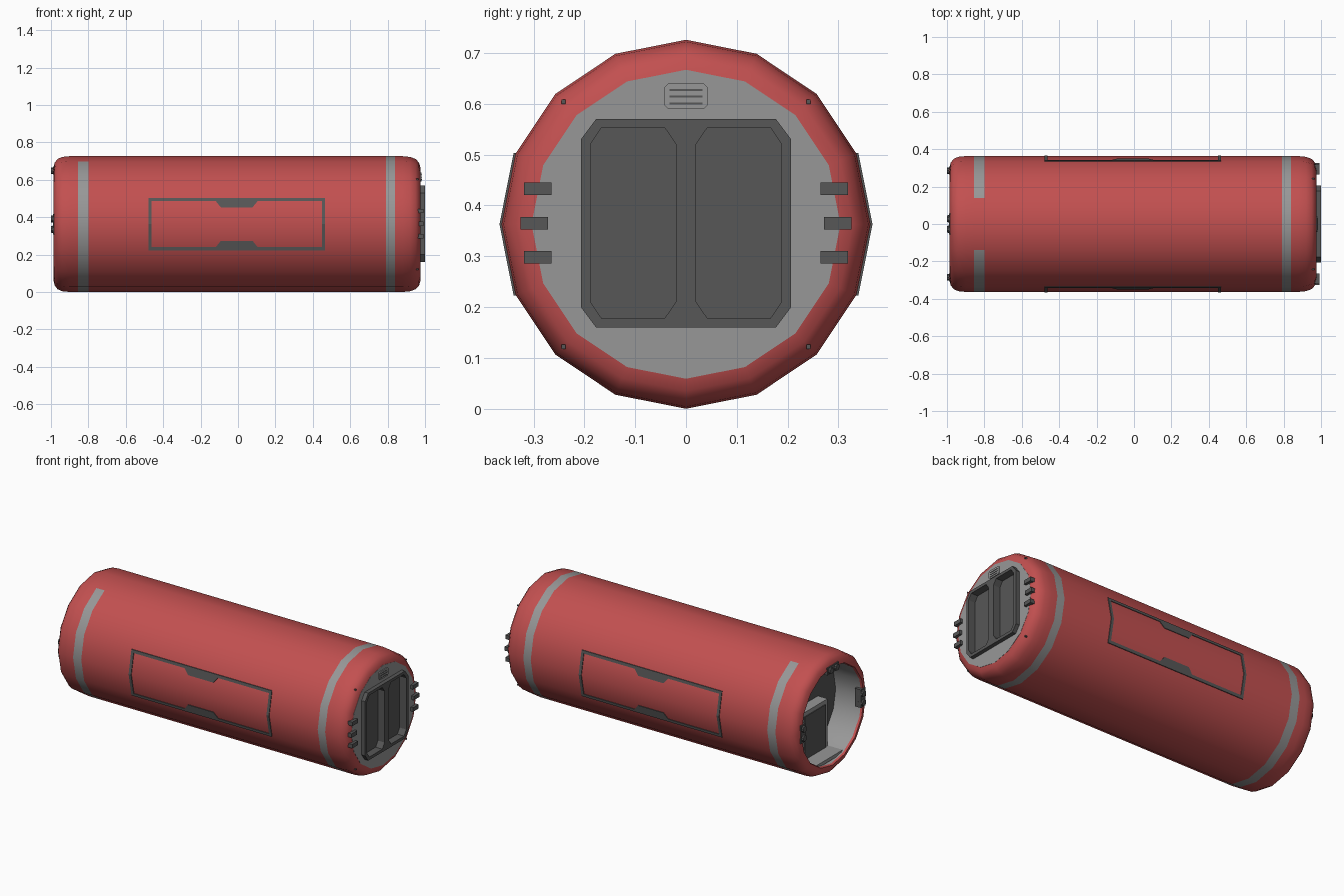
import bpy, bmesh, math
from mathutils import Matrix, Vector

if "Cube" in bpy.data.objects:
    bpy.data.objects.remove(bpy.data.objects["Cube"])


def material(name, rgb):
    m = bpy.data.materials.new(name)
    m.use_nodes = True
    m.diffuse_color = (*rgb, 1)
    m.node_tree.nodes["Principled BSDF"].inputs["Base Color"].default_value = (*rgb, 1)
    return m


RED = material("red paint", (0.54, 0.08, 0.08))
GREY = material("light grey", (0.31, 0.31, 0.31))
DARK = material("dark grey", (0.095, 0.095, 0.095))

R = 0.363      # hull radius, also the height of its axis
SIDES = 16


def finish(name, bm, *mats):
    bmesh.ops.recalc_face_normals(bm, faces=bm.faces)
    me = bpy.data.meshes.new(name)
    bm.to_mesh(me)
    bm.free()
    ob = bpy.data.objects.new(name, me)
    bpy.context.collection.objects.link(ob)
    for m in mats:
        me.materials.append(m)
    return ob


def box(name, lo, hi, mat, turn=0):
    """Box between two corners, optionally turned about the hull axis."""
    lo, hi = Vector(lo), Vector(hi)
    bm = bmesh.new()
    bmesh.ops.create_cube(bm, size=1)
    bm.transform(Matrix.Translation((lo + hi) / 2) @ Matrix.Diagonal((*(hi - lo), 1)))
    if turn:
        axis = Matrix.Translation((0, 0, R))
        bm.transform(axis @ Matrix.Rotation(turn, 4, "X") @ axis.inverted())
    return finish(name, bm, mat)


def prism(name, pts, x0, x1, mat):
    """Outline of (y, z) points extruded along x."""
    bm = bmesh.new()
    f = bm.faces.new([bm.verts.new((x0, y, z)) for y, z in pts])
    ext = bmesh.ops.extrude_face_region(bm, geom=[f])
    moved = [v for v in ext["geom"] if isinstance(v, bmesh.types.BMVert)]
    bmesh.ops.translate(bm, verts=moved, vec=(x1 - x0, 0, 0))
    return finish(name, bm, mat)


def chamfered(y0, y1, z0, z1, cy, cz):
    return [(y0 + cy, z0), (y1 - cy, z0), (y1, z0 + cz), (y1, z1 - cz),
            (y1 - cy, z1), (y0 + cy, z1), (y0, z1 - cz), (y0, z0 + cz)]


def circle(r):
    return [(r * math.sin(i * math.tau / SIDES), R + r * math.cos(i * math.tau / SIDES))
            for i in range(SIDES)]


def cut(ob, cutter):
    mod = ob.modifiers.new("cut", "BOOLEAN")
    mod.operation, mod.solver, mod.object = "DIFFERENCE", "EXACT", cutter
    cutter.hide_render = True
    cutter.hide_set(True)


# Hull: revolved profile, with painted bands and an open bay at the -x end
profile = [(0.94, 0.30), (0.975, 0.304), (0.968, 0.328), (0.95, 0.348), (0.92, 0.359),
           (0.88, R), (0.84, R), (0.79, R), (-0.80, R), (-0.855, R), (-0.90, R),
           (-0.94, 0.359), (-0.965, 0.348), (-0.98, 0.328), (-0.987, 0.30),
           (-0.975, 0.295), (-0.80, 0.295)]
front_band, rear_band, bay_wall = 6, 8, 15
bm = bmesh.new()
rings = [[bm.verts.new((x, y, z)) for y, z in circle(r)] for x, r in profile]
for k in range(len(rings) - 1):
    a, b = rings[k], rings[k + 1]
    for i in range(SIDES):
        j = (i + 1) % SIDES
        f = bm.faces.new((a[i], a[j], b[j], b[i]))
        top = i in (0, SIDES - 1)
        if k in (front_band, bay_wall) or (k == rear_band and not top):
            f.material_index = 1
bm.faces.new(rings[0])
bm.faces.new(rings[-1]).material_index = 2
hull = finish("hull", bm, RED, GREY, DARK)
bpy.context.view_layer.objects.active = hull
hull.select_set(True)
bpy.ops.object.shade_smooth_by_angle(angle=math.radians(40))

# End cap with the double door set into it
door_shape = chamfered(-0.207, 0.207, 0.16, 0.57, 0.03, 0.04)
cap = prism("end_cap", circle(0.304), 0.945, 0.976, GREY)
cut(cap, prism("door_opening_cutter", door_shape, 0.93, 1.05, GREY))
door = prism("double_door", door_shape, 0.942, 1.0, DARK)
for name, y0, y1 in (("left", 0.02, 0.188), ("right", -0.188, -0.02)):
    shape = chamfered(y0, y1, 0.178, 0.553, 0.022, 0.032)
    cut(door, prism(name + "_door_recess_cutter", shape, 0.955, 1.05, DARK))

# Vent above the door
prism("vent_plate", chamfered(-0.043, 0.043, 0.59, 0.64, 0.008, 0.008), 0.97, 0.981, GREY)
for z in (0.601, 0.614, 0.627):
    box("vent_slot", (0.975, -0.032, z - 0.002), (0.983, 0.032, z + 0.002), DARK)

# Fins and small bolts around the end cap
for s in (-1, 1):
    for z, y in ((0.298, 0.292), (0.365, 0.299), (0.433, 0.292)):
        box("cap_fin", (0.955, s * y - 0.027, z - 0.012), (0.992, s * y + 0.027, z + 0.012), DARK)
    for z in (-0.241, 0.241):
        y = s * 0.241
        box("cap_bolt", (0.94, y - 0.004, R + z - 0.004), (0.964, y + 0.004, R + z + 0.004), DARK)


# Side hatches: thin plates following the two flat sides of the hull
def side_plate(name, pts, side, upper):
    bm = bmesh.new()
    loops = []
    for off in (0.004, -0.003):
        loop = []
        for x, h in pts:
            y = side * (R - h * math.tan(math.pi / SIDES) + off)
            loop.append(bm.verts.new((x, y, R + upper * h)))
        loops.append(loop)
        bm.faces.new(loop)
    a, b = loops
    for i in range(len(a)):
        j = (i + 1) % len(a)
        bm.faces.new((a[i], a[j], b[j], b[i]))
    finish(name, bm, DARK)


MID, HALF, TOP, W = -0.007, 0.472, 0.14, 0.017
for side in (-1, 1):
    for upper in (-1, 1):
        side_plate("hatch_rail", [(MID - HALF, TOP - W), (MID + HALF, TOP - W),
                                  (MID + HALF, TOP), (MID - HALF, TOP)], side, upper)
        side_plate("hatch_handle", [(MID - 0.112, TOP - W), (MID + 0.112, TOP - W),
                                    (MID + 0.085, 0.09), (MID - 0.085, 0.09)], side, upper)
        for end in (-1, 1):
            outer, inner = MID + end * HALF, MID + end * (HALF - W)
            side_plate("hatch_post", [(inner, 0), (outer, 0),
                                      (outer, TOP - W), (inner, TOP - W)], side, upper)

# Bay interior: floor and a framed inner door
box("bay_floor", (-0.965, -0.145, 0.08), (-0.79, 0.145, 0.10), GREY)
box("inner_door_frame", (-0.865, -0.125, 0.10), (-0.795, 0.125, 0.385), GREY)
box("inner_door", (-0.87, -0.10, 0.10), (-0.86, 0.10, 0.36), DARK)

# Docking clips on the bay rim, each with two knobs
for name, turn in (("top", 0), ("left", math.pi / 2), ("right", -math.pi / 2)):
    box(name + "_clip", (-0.99, -0.055, R + 0.265), (-0.95, 0.055, R + 0.308), DARK, turn)
    for t in (-0.028, 0.028):
        bm = bmesh.new()
        bmesh.ops.create_cone(bm, cap_ends=True, segments=10, radius1=0.022, radius2=0.018, depth=0.03)
        spin = Matrix.Rotation(turn, 4, "X")
        bm.transform(Matrix.Translation((-0.985, 0, R)) @ spin @ Matrix.Translation((0, t, 0.285))
                     @ Matrix.Rotation(-math.pi / 2, 4, "Y"))
        finish(name + "_clip_knob", bm, DARK)
